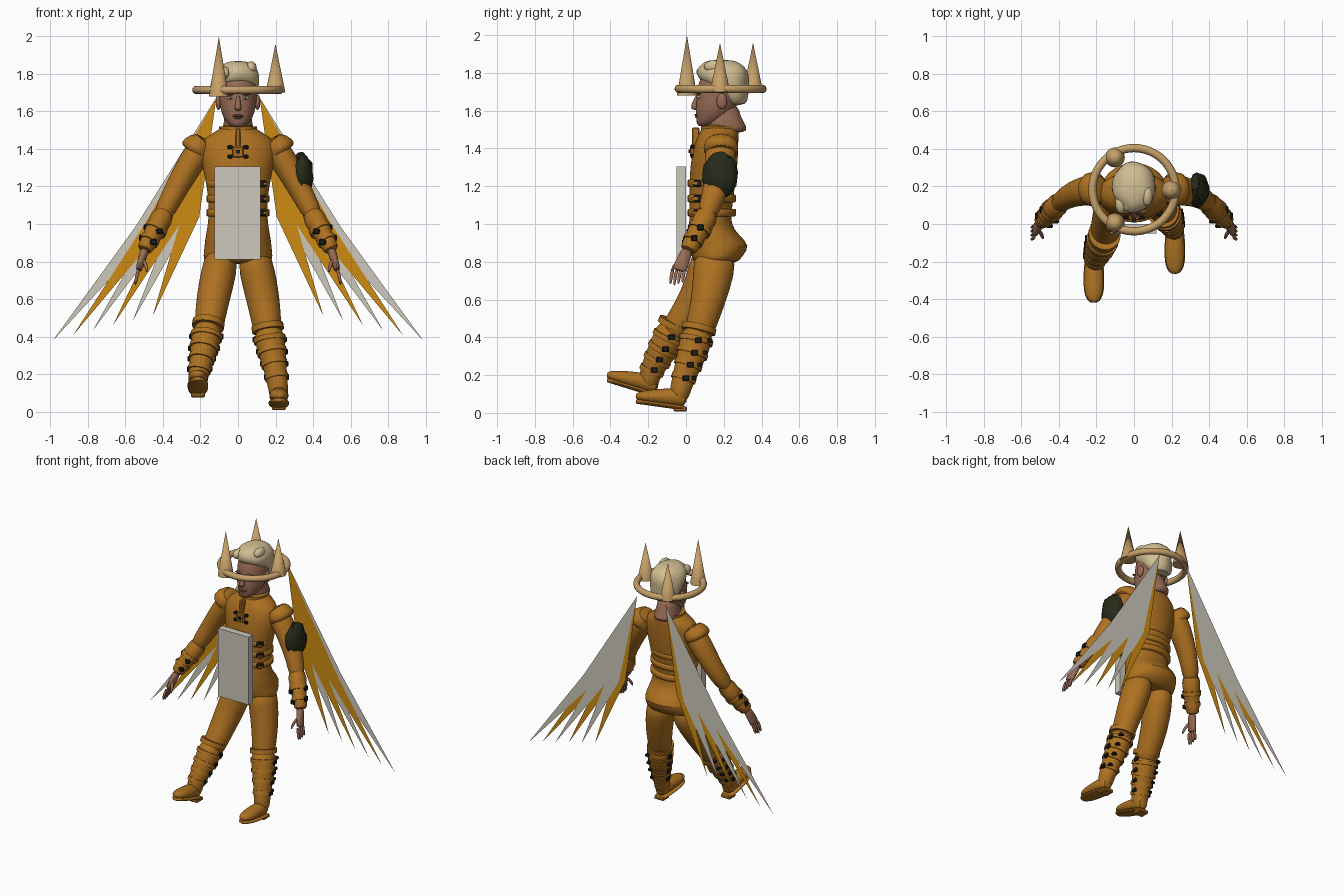
import bpy, bmesh, math, random
from mathutils import Vector, Matrix

random.seed(4)
cube = bpy.data.objects.get("Cube")
if cube:
    bpy.data.objects.remove(cube, do_unlink=True)


def material(name, *rgb):
    m = bpy.data.materials.new(name)
    m.use_nodes = True
    m.diffuse_color = (*rgb, 1)
    m.node_tree.nodes["Principled BSDF"].inputs["Base Color"].default_value = (*rgb, 1)
    return m


SUIT = material("ochre suit", .42, .165, .015)
SKIN = material("skin", .31, .145, .09)
LIP = material("lip", .22, .08, .055)
HAIR = material("blond hair", .64, .52, .29)
GOLD = material("pale gold", .56, .35, .14)
GREY = material("light grey", .61, .58, .5)
ORANGE = material("feather orange", .62, .26, .006)
BLACK = material("black metal", .012, .012, .01)
PATCH = material("dark green fur", .02, .024, .01)


def finish(name, bm, mat, subdivide=0, angle=50):
    bmesh.ops.recalc_face_normals(bm, faces=bm.faces[:])
    mesh = bpy.data.meshes.new(name)
    bm.to_mesh(mesh)
    bm.free()
    for p in mesh.polygons:
        p.use_smooth = True
    mesh.set_sharp_from_angle(angle=math.radians(angle))
    mesh.materials.append(mat)
    obj = bpy.data.objects.new(name, mesh)
    bpy.context.collection.objects.link(obj)
    if subdivide:
        obj.modifiers.new("smooth", "SUBSURF").levels = subdivide
        obj.modifiers["smooth"].render_levels = subdivide
    return obj


def loft(name, points, mat, sides=20, flat=False, lobes=0, subdivide=1):
    """Skin elliptical rings (x, y, z, width, depth) along a path."""
    bm = bmesh.new()
    centres = [Vector(p[:3]) for p in points]
    rings = []
    for i, p in enumerate(points):
        before, after = centres[max(i - 1, 0)], centres[min(i + 1, len(points) - 1)]
        along = Vector((0, 0, -1)) if flat else (after - before).normalized()
        across = Vector((1, 0, 0))
        across = (across - along * across.dot(along)).normalized()
        deep = along.cross(across)
        ring = []
        for k in range(sides):
            a = math.tau * k / sides
            bump = 1 + lobes * math.cos(5 * a + i)
            ring.append(bm.verts.new(centres[i] + bump * (
                across * p[3] * math.cos(a) + deep * p[4] * math.sin(a))))
        rings.append(ring)
    for low, high in zip(rings, rings[1:]):
        for k in range(sides):
            n = (k + 1) % sides
            bm.faces.new((low[k], low[n], high[n], high[k]))
    bm.faces.new(rings[0])
    bm.faces.new(rings[-1])
    return finish(name, bm, mat, subdivide)


def ball(name, centre, radii, mat, segments=16, jitter=0):
    bm = bmesh.new()
    bmesh.ops.create_uvsphere(bm, u_segments=segments, v_segments=segments // 2 + 2, radius=1,
                              matrix=Matrix.LocRotScale(Vector(centre), None, Vector(radii)))
    for v in bm.verts:
        v.co += Vector([random.uniform(-jitter, jitter) for _ in range(3)])
    return finish(name, bm, mat)


def box(name, centre, size, mat, bevel=0.0):
    bm = bmesh.new()
    bmesh.ops.create_cube(bm, size=1, matrix=Matrix.LocRotScale(Vector(centre), None, Vector(size)))
    if bevel:
        bmesh.ops.bevel(bm, geom=bm.edges[:], offset=bevel, segments=1, affect='EDGES')
    return finish(name, bm, mat, angle=30)


def between(p, q, t):
    return [a + (b - a) * t for a, b in zip(p, q)]


def strap(name, p, q, t, grow, half):
    """A raised band round a limb section; returns its centre ring."""
    mid = between(p, q, t)
    step = (Vector(q[:3]) - Vector(p[:3])).normalized() * half
    ends = [(*(Vector(mid[:3]) + step * k), mid[3] + grow, mid[4] + grow) for k in (-1, -.7, .7, 1)]
    loft(name, ends, SUIT, subdivide=0)
    return mid


# Coat with collar and flared tail: height, depth centre, half width, half depth
coat = [(1.535, .18, .08, .08), (1.5, .18, .1, .1), (1.465, .17, .18, .108), (1.4, .157, .205, .12),
        (1.3, .147, .19, .126), (1.2, .138, .167, .121), (1.1, .132, .155, .115), (1, .125, .16, .108),
        (.94, .147, .173, .135), (.885, .178, .18, .165), (.83, .165, .185, .135), (.785, .155, .187, .115)]
loft("coat", [(0, y, z, w, d) for z, y, w, d in coat], SUIT, 28, flat=True)
loft("collar_band", [(0, .18, z, .1, .1) for z in (1.52, 1.5, 1.49)], SUIT, flat=True, subdivide=0)

# Waist bands and buckles
for z in (1.06, 1.135, 1.215):
    loft("waist_band", [(0, .137, z + h, .162 + g, .122 + g)
                        for h, g in ((.02, 0), (.014, .007), (-.014, .007), (-.02, 0))],
         SUIT, 28, flat=True, subdivide=0)
    box("waist_buckle", (.135, .065, z), (.035, .05, .036), BLACK, .006)
    box("buckle_tongue", (.145, .045, z), (.02, .03, .014), SUIT)

# Chest clasp
box("chest_clasp", (0, .033, 1.385), (.06, .025, .06), SUIT, .006)
box("throat_strap", (0, .052, 1.46), (.025, .04, .1), SUIT, .005)
for s in (-1, 1):
    for z in (1.36, 1.41):
        box("chest_buckle", (s * .042, .034, z), (.026, .02, .02), BLACK, .004)
box("clasp_stud", (0, .018, 1.385), (.02, .01, .02), BLACK)

# Chest board
box("chest_board", (-.002, -.026, 1.058), (.245, .05, .495), GREY)

# Neck, head and face
loft("neck", [(0, .2, 1.64, .07, .08), (0, .2, 1.57, .07, .085), (0, .215, 1.51, .085, .115),
              (0, .215, 1.48, .08, .1)], SKIN, flat=True)
head = [(1.515, .1, .025, .03), (1.53, .115, .05, .06), (1.565, .14, .078, .087), (1.61, .155, .094, .104),
        (1.66, .172, .1, .117), (1.72, .185, .104, .126), (1.78, .19, .095, .115), (1.82, .19, .06, .07)]
loft("head", [(0, y, z, w, d) for z, y, w, d in head], SKIN, 24, flat=True)
loft("nose", [(0, .068, 1.69, .011, .014), (0, .048, 1.645, .014, .016), (0, .04, 1.615, .021, .018),
              (0, .05, 1.603, .014, .012)], SKIN, 10, flat=True)
ball("upper_lip", (0, .058, 1.577), (.03, .014, .007), LIP)
ball("lower_lip", (0, .062, 1.566), (.025, .014, .007), LIP)
for s in (-1, 1):
    ball("ear", (s * .104, .19, 1.65), (.015, .028, .042), SKIN)
    ball("eye", (s * .041, .068, 1.672), (.018, .012, .008), GREY)
    ball("pupil", (s * .041, .058, 1.672), (.006, .004, .006), BLACK, 8)
    ball("brow", (s * .043, .068, 1.692), (.027, .013, .006), LIP)

# Swept hair
hair = [(1.625, .265, .075, .055), (1.68, .25, .1, .08), (1.735, .22, .112, .11), (1.77, .198, .118, .137),
        (1.815, .192, .113, .137), (1.85, .19, .085, .105), (1.87, .185, .045, .06)]
loft("hair", [(0, y, z, w, d) for z, y, w, d in hair], HAIR, 28, flat=True, lobes=.03)
for i in range(5):
    ball("hair_wave", (-.07 + .035 * i, .11 + .01 * i, 1.805 + .007 * i), (.03, .055, .034), HAIR)

# Halo ring with three spikes
bpy.ops.mesh.primitive_torus_add(major_radius=.222, minor_radius=.022, major_segments=48,
                                 minor_segments=12, location=(0, .183, 1.715))
halo = bpy.context.object
halo.name = "halo"
halo.data.materials.append(GOLD)
for p in halo.data.polygons:
    p.use_smooth = True
for x, y, foot_z, top in ((-.102, .005, 1.68, 2), (.2, .18, 1.7, 1.96), (-.102, .355, 1.7, 1.96)):
    bm = bmesh.new()
    bmesh.ops.create_cone(bm, cap_ends=True, segments=24, radius1=.053, radius2=0, depth=top - foot_z,
                          matrix=Matrix.Translation((x, y, (top + foot_z) / 2)))
    finish("halo_spike", bm, GOLD)

# Arms, hands and cuffs
sleeve = [(.16, .185, 1.435, .06, .075), (.215, .185, 1.385, .075, .085), (.29, .172, 1.26, .068, .076),
          (.36, .145, 1.13, .058, .062), (.41, .1, 1.03, .055, .055)]
cuff = [(.385, .125, 1.075, .066, .07), (.43, .08, .985, .058, .06), (.485, .025, .89, .042, .046),
        (.502, .008, .855, .044, .048)]
palm = [(.495, .01, .87, .028, .032), (.51, -.01, .82, .022, .034), (.525, -.03, .77, .02, .042),
        (.53, -.036, .75, .015, .036)]
for s in (-1, 1):
    def flip(points):
        return [(s * p[0], *p[1:]) for p in points]
    arm, wrist = flip(sleeve), flip(cuff)
    loft("sleeve", arm, SUIT)
    loft("shoulder_cap", flip([(.17, .185, 1.455, .06, .085), (.225, .185, 1.4, .088, .095),
                               (.24, .185, 1.375, .085, .092)]), SUIT)
    box("shoulder_flap", (s * .226, .185, 1.435), (.02, .1, .07), SUIT, .008)
    loft("cuff", wrist, SUIT)
    loft("palm", flip(palm), SKIN, 12)
    for k in range(4):
        y = -.068 + .021 * k
        loft("finger", flip([(.528, y, .765, .01, .01), (.542, y - .012, .715, .01, .01),
                             (.548, y - .015, .672 + .008 * abs(k - 1), .006, .006)]), SKIN, 8)
    loft("thumb", flip([(.508, -.03, .815, .012, .012), (.488, -.065, .775, .011, .011),
                        (.485, -.08, .74, .006, .006)]), SKIN, 8)
    for t in (.15, .75):
        x, y, z, w, d = strap("cuff_strap", wrist[1], wrist[2], t, .006, .014)
        box("cuff_buckle", (x + s * w, y + .005, z + .012), (.02, .036, .034), BLACK, .005)
        box("cuff_buckle", (x - s * .02, y - d, z - .01), (.036, .02, .03), BLACK, .005)

# Shaggy patch on the left upper arm
ball("arm_patch", (.34, .18, 1.258), (.058, .096, .12), PATCH, 14, jitter=.009)

# Trousers, boots and feet; the right leg strides forward
thighs = {1: [(.085, .155, .85, .085, .11), (.1, .148, .75, .097, .112), (.135, .12, .6, .09, .092),
              (.155, .075, .45, .078, .08), (.165, .06, .4, .07, .07)],
          -1: [(-.085, .15, .85, .085, .11), (-.1, .12, .75, .097, .112), (-.135, .055, .6, .09, .09),
               (-.155, -.05, .45, .078, .08), (-.165, -.08, .4, .07, .07)]}
boots = {1: [(.157, .07, .455, .08, .086), (.173, .048, .36, .082, .086), (.2, 0, .22, .06, .066),
             (.214, -.03, .13, .054, .056), (.22, -.04, .06, .05, .05)],
         -1: [(-.157, -.055, .475, .08, .086), (-.173, -.1, .375, .082, .086), (-.2, -.17, .25, .06, .066),
              (-.212, -.195, .19, .054, .056), (-.214, -.2, .13, .05, .05)]}
heels = {1: (.218, .005, .012, .14), -1: (-.214, -.148, .08, .31)}
shoe = [(0, .05, .034, .036), (.05, .064, .048, .05), (.13, .055, .053, .044), (.21, .046, .052, .034),
        (.255, .04, .036, .024), (.272, .038, .014, .012)]
for s in (-1, 1):
    loft("trouser_leg", thighs[s], SUIT)
    leg = boots[s]
    loft("boot_shaft", leg, SUIT)
    strap("boot_rim", leg[0], leg[1], .1, .006, .016)
    for i, t in ((0, .75), (1, .3), (1, .75), (2, .4)):
        x, y, z, w, d = strap("boot_strap", leg[i], leg[i + 1], t, .005, .013)
        for side in (-1, 1):
            box("boot_buckle", (x + side * (w + .002), y + .012, z), (.016, .036, .03), BLACK, .004)
        box("strap_end", (x + s * w * .6, y + d * .85, z), (.03, .03, .02), BLACK, .004)
    hx, hy, hz, rise = heels[s]
    loft("shoe", [(hx, hy - f, hz + h + rise * f, w, d) for f, h, w, d in shoe], SUIT)
    loft("sole", [(hx, hy - f, hz + .012 + rise * f, w + .004, .013) for f, h, w, d in shoe], SUIT)
    box("boot_heel", (hx, hy - .035, hz + .008), (.075, .07, .025), SUIT, .006)

# Flat feathered wings: kites fanned from one root, alternating colours
for s in (-1, 1):
    for i in range(6):
        t = i / 5
        root = Vector((.115, 1.675))
        tip = Vector(between((.988, .378), (.455, .51), t))
        mid = Vector(between((.51, .96), (.25, 1.05), t))
        run = (tip - root).normalized()
        side = Vector((-run.y, run.x)) * .045
        bm = bmesh.new()
        corners = [bm.verts.new((s * p.x, .402 + .0008 * (i % 2 * -2 + t), p.y))
                   for p in (root, mid + side, tip, mid - side)]
        bm.faces.new(corners)
        finish("wing_feather", bm, ORANGE if i % 2 else GREY)
